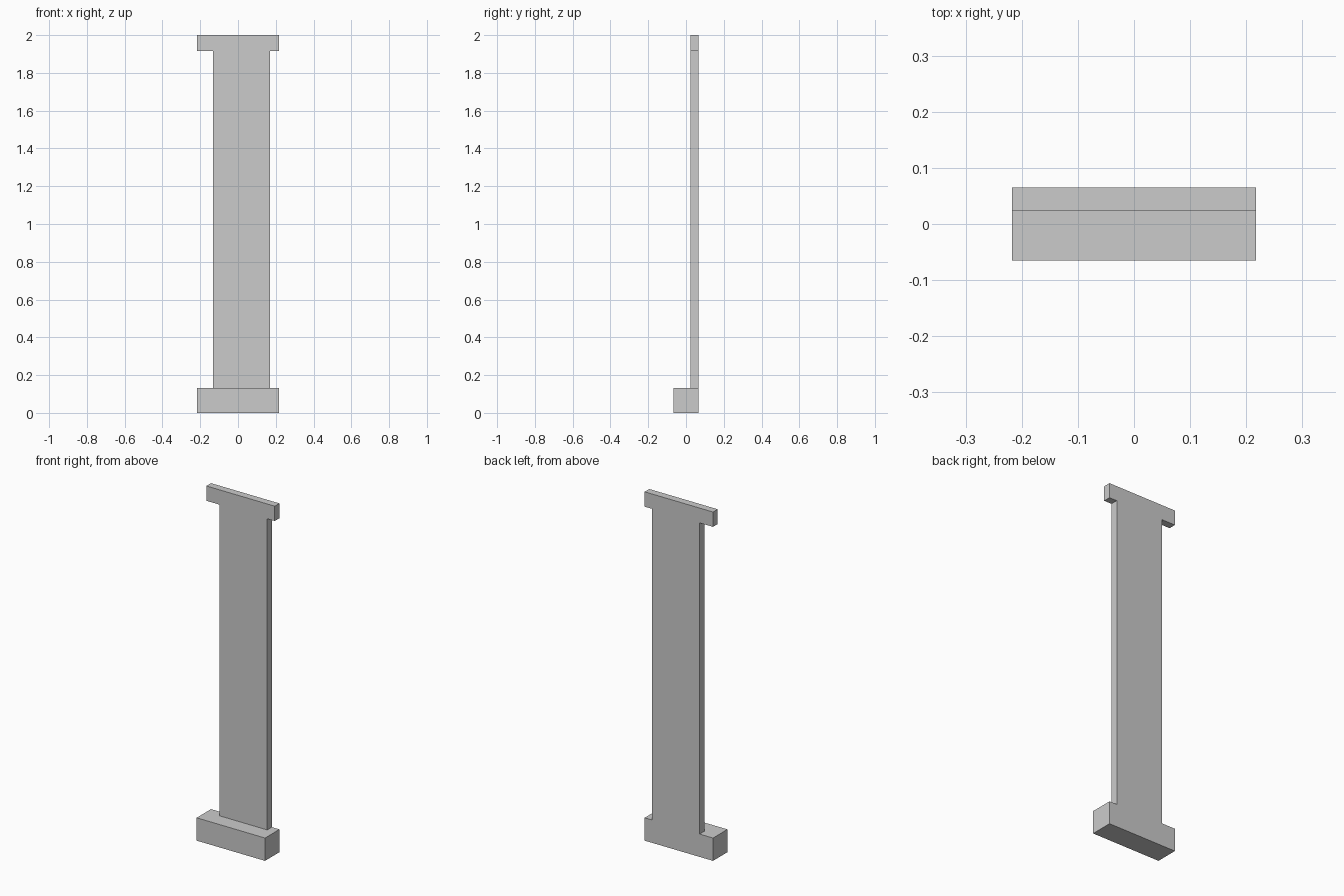
import bpy, bmesh
from mathutils import Vector

if "Cube" in bpy.data.objects:
    bpy.data.objects.remove(bpy.data.objects["Cube"])

HALF_W = 0.217                   # cap and base half width
LEFT, RIGHT = -0.132, 0.169      # shaft edges (slightly off centre)
BASE_TOP, CAP_BOTTOM, TOP = 0.131, 1.915, 2.0
BACK, PANEL_FRONT, BASE_FRONT = 0.065, 0.023, -0.065


def pull_forward(bm, faces, distance):
    """Extrude faces toward the front and return the new front faces."""
    result = bmesh.ops.extrude_face_region(bm, geom=faces)["geom"]
    verts = [g for g in result if isinstance(g, bmesh.types.BMVert)]
    bmesh.ops.translate(bm, verts=verts, vec=Vector((0, -distance, 0)))
    return [g for g in result if isinstance(g, bmesh.types.BMFace)]


bm = bmesh.new()


def row(xs, z):
    return [bm.verts.new((x, BACK, z)) for x in xs]


# Flat back outline: base below, shaft with cap above
bottom = row((-HALF_W, HALF_W), 0)
ledge = row((-HALF_W, LEFT, RIGHT, HALF_W), BASE_TOP)
under_cap = row((-HALF_W, LEFT, RIGHT, HALF_W), CAP_BOTTOM)
top = row((-HALF_W, HALF_W), TOP)
base_face = bm.faces.new(bottom + ledge[::-1])
upper_face = bm.faces.new([ledge[1], ledge[2], under_cap[2], under_cap[3],
                           top[1], top[0], under_cap[0], under_cap[1]])

# Thin panel, then the deeper base plinth
fronts = pull_forward(bm, [base_face, upper_face], BACK - PANEL_FRONT)
base_front = min(fronts, key=lambda f: f.calc_center_median().z)
pull_forward(bm, [base_front], PANEL_FRONT - BASE_FRONT)

# Merge coplanar faces into clean flat sides
bmesh.ops.recalc_face_normals(bm, faces=bm.faces)
bmesh.ops.dissolve_limit(bm, angle_limit=0.01, verts=bm.verts, edges=bm.edges)

mesh = bpy.data.meshes.new("pilaster")
bm.to_mesh(mesh)
bm.free()
bpy.context.collection.objects.link(bpy.data.objects.new("pilaster", mesh))
